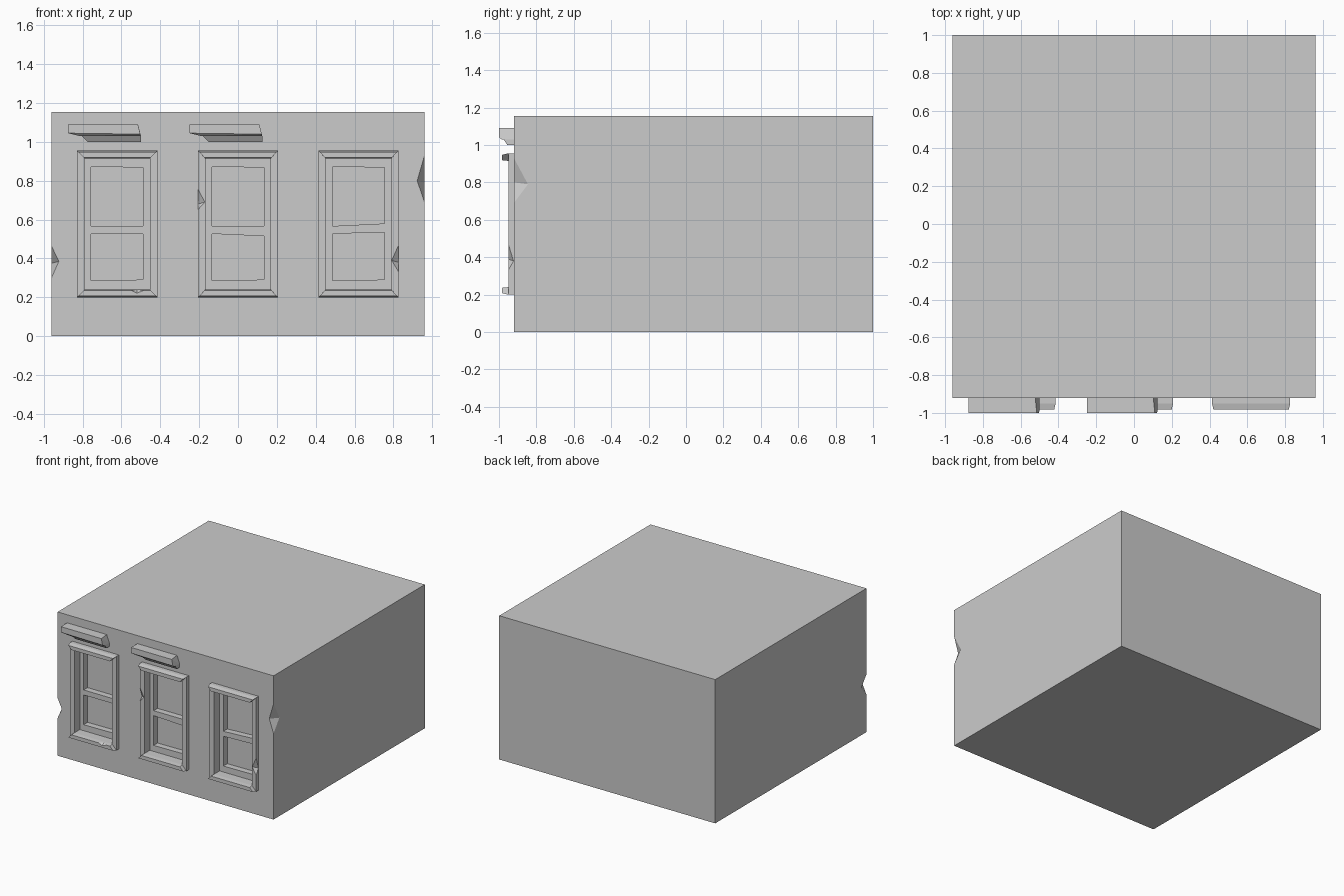
import bpy, bmesh
from mathutils import Vector

if "Cube" in bpy.data.objects:
    bpy.data.objects.remove(bpy.data.objects["Cube"])

WALL = -0.92            # y of the front wall
STILE = -0.95           # y of the thin surround
RAIL = -0.983           # y of the raised rails


def hull(name, points):
    """Convex solid around a few points."""
    bm = bmesh.new()
    for p in points:
        bm.verts.new(p)
    bmesh.ops.convex_hull(bm, input=bm.verts)
    bmesh.ops.dissolve_limit(bm, angle_limit=0.002, verts=bm.verts, edges=bm.edges)
    bmesh.ops.recalc_face_normals(bm, faces=bm.faces)
    mesh = bpy.data.meshes.new(name)
    bm.to_mesh(mesh)
    bm.free()
    ob = bpy.data.objects.new(name, mesh)
    bpy.context.collection.objects.link(ob)
    return ob


def box(name, x0, x1, y0, y1, z0, z1):
    return hull(name, [(x, y, z) for x in (x0, x1) for y in (y0, y1) for z in (z0, z1)])


def prism(name, outline, y0, y1):
    """Outline in x, z pushed through y."""
    return hull(name, [(x, y, z) for x, z in outline for y in (y0, y1)])


def cut(ob, cutter):
    """Subtract a cutter and remove it."""
    cutter.hide_render = True
    mod = ob.modifiers.new("cut", 'BOOLEAN')
    mod.operation, mod.solver, mod.object = 'DIFFERENCE', 'EXACT', cutter
    bpy.context.view_layer.objects.active = ob
    bpy.ops.object.modifier_apply(modifier=mod.name)
    bpy.data.objects.remove(cutter)


def chip(ob, edge_x, edge_y, z0, z1, zmid, dx, dy):
    """Knock a wedge out of a vertical front edge; dx points inward."""
    s = 1 if dx < 0 else -1
    cut(ob, hull("chip_cutter", [
        (edge_x, edge_y, z0), (edge_x, edge_y, z1),
        (edge_x + dx, edge_y, zmid), (edge_x, edge_y + dy, zmid - 0.01),
        (edge_x + s * 0.1, edge_y - 0.1, zmid)]))


# building block with chipped front corners
wall = box("wall_block", -0.96, 0.96, WALL, 1.0, 0, 1.155)
chip(wall, 0.96, WALL, 0.69, 0.93, 0.80, -0.038, 0.075)
chip(wall, -0.96, WALL, 0.30, 0.465, 0.385, 0.038, 0.07)

# per window: centre, tilt of the upper sill and tilt of the lower head
windows = [(-0.622, 0.0, 0.0), (0.0, 0.0, -0.012), (0.62, 0.013, 0.008)]
frames = []
for i, (c, t1, t2) in enumerate(windows, 1):
    # recess in the wall and two deeper panes that leave the sash bars
    cut(wall, box("recess", c - 0.168, c + 0.168, WALL - 0.1, -0.88, 0.24, 0.915))
    w = 0.134
    cut(wall, prism("upper_pane", [(c - w, 0.567), (c + w, 0.567 + t1),
                                   (c + w, 0.868), (c - w, 0.872)], -0.95, -0.83))
    cut(wall, prism("lower_pane", [(c - w, 0.288), (c + w, 0.291),
                                   (c + w, 0.527 + t2), (c - w, 0.527)], -0.95, -0.83))

    # thin surround
    frame = box(f"window_{i}_surround", c - 0.207, c + 0.207, STILE, WALL, 0.20, 0.955)
    cut(frame, box("opening", c - 0.168, c + 0.168, -1.1, -0.8, 0.24, 0.915))
    frames.append(frame)

    # raised mitred rails, mirrored about the window's mid height
    for part, s in (("head_rail", 1), ("sill_rail", -1)):
        mid = 0.5775
        pts = []
        for y, out, inn in ((STILE, 0.3775, 0.3375), (RAIL, 0.370, 0.341)):
            for z, hw in ((out, out - 0.1705), (inn, inn - 0.1695)):
                pts += [(c - hw, y, mid + s * z), (c + hw, y, mid + s * z)]
        rail = hull(f"window_{i}_{part}", pts)
        if i == 1 and s < 0:
            # nick in the first sill
            cut(rail, hull("nick", [(-0.57, RAIL, 0.245), (-0.46, RAIL, 0.245),
                                    (-0.52, RAIL, 0.222), (-0.52, STILE, 0.243),
                                    (-0.52, -1.05, 0.30)]))

# weathered surrounds
chip(frames[1], -0.207, STILE, 0.65, 0.76, 0.69, 0.036, 0.028)
chip(frames[2], 0.827, STILE, 0.33, 0.47, 0.39, -0.036, 0.028)

# broken hood mouldings over the first two windows
for i, x in enumerate((-0.875, -0.25), 1):
    hull(f"hood_{i}_upper", [
        (x, -1.0, 1.09), (x + 0.36, -1.0, 1.09), (x, -1.0, 1.045), (x + 0.372, -1.0, 1.04),
        (x, WALL, 1.09), (x + 0.352, WALL, 1.09), (x + 0.06, WALL, 1.03),
        (x + 0.375, WALL, 1.03), (x + 0.06, -0.985, 1.03), (x + 0.375, -0.985, 1.03)])
    hull(f"hood_{i}_lower", [
        (x + 0.07, -0.975, 1.03), (x + 0.375, -0.975, 1.03),
        (x + 0.07, WALL, 1.03), (x + 0.375, WALL, 1.03),
        (x + 0.10, -0.955, 1.0), (x + 0.375, -0.955, 1.0),
        (x + 0.10, WALL, 1.0), (x + 0.375, WALL, 1.0)])
